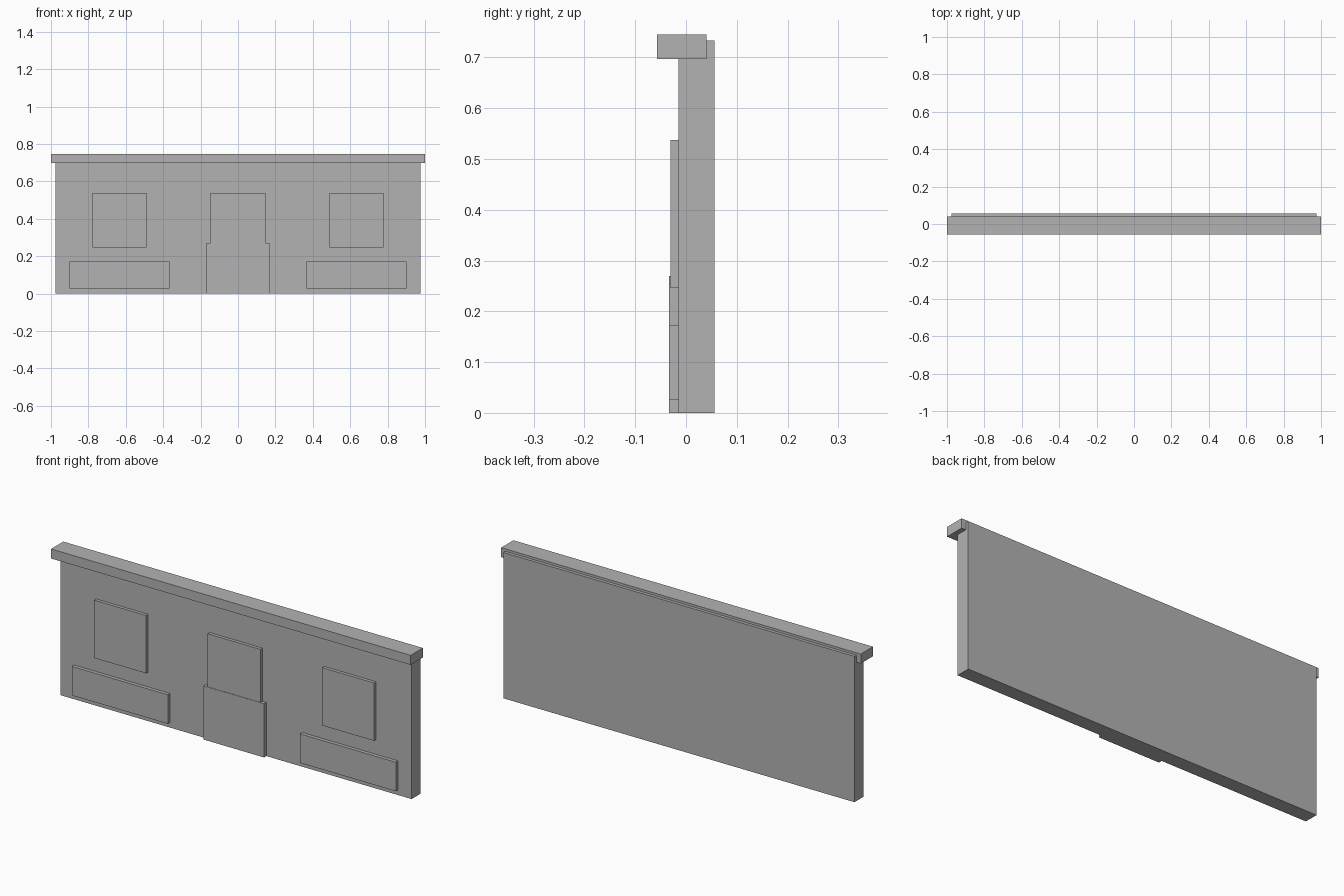
import bpy

cube = bpy.data.objects.get("Cube")
if cube:
    bpy.data.objects.remove(cube, do_unlink=True)

grey = bpy.data.materials.new("plain_grey")
grey.use_nodes = True
colour = (0.45, 0.45, 0.45, 1)
grey.diffuse_color = colour
grey.node_tree.nodes["Principled BSDF"].inputs["Base Color"].default_value = colour


def box(name, x, y, z):
    """Box spanning the given (low, high) range on each axis."""
    spans = (x, y, z)
    bpy.ops.mesh.primitive_cube_add(size=1)
    ob = bpy.context.object
    ob.name = name
    ob.location = [(lo + hi) / 2 for lo, hi in spans]
    ob.scale = [hi - lo for lo, hi in spans]
    bpy.ops.object.transform_apply(location=True, rotation=False, scale=True)
    ob.data.materials.append(grey)
    return ob


WALL_FRONT = -0.015
SHALLOW = (-0.031, WALL_FRONT)
DEEP = (-0.033, WALL_FRONT)

# Wall slab and the overhanging cornice
box("wall", (-0.976, 0.976), (WALL_FRONT, 0.056), (0, 0.733))
box("cornice", (-1, 1), (-0.057, 0.04), (0.697, 0.745))

# Central doorway: base and narrower upper panel
box("door_base", (-0.168, 0.168), DEEP, (0, 0.27))
box("door_upper", (-0.147, 0.147), SHALLOW, (0.27, 0.537))

# Window and low panel on each side
for side, sign in (("left", 1), ("right", -1)):
    def span(a, b):
        return tuple(sorted((sign * a, sign * b)))
    box(f"window_{side}", span(0.49, 0.778), SHALLOW, (0.246, 0.537))
    box(f"low_panel_{side}", span(0.367, 0.901), DEEP, (0.026, 0.172))
